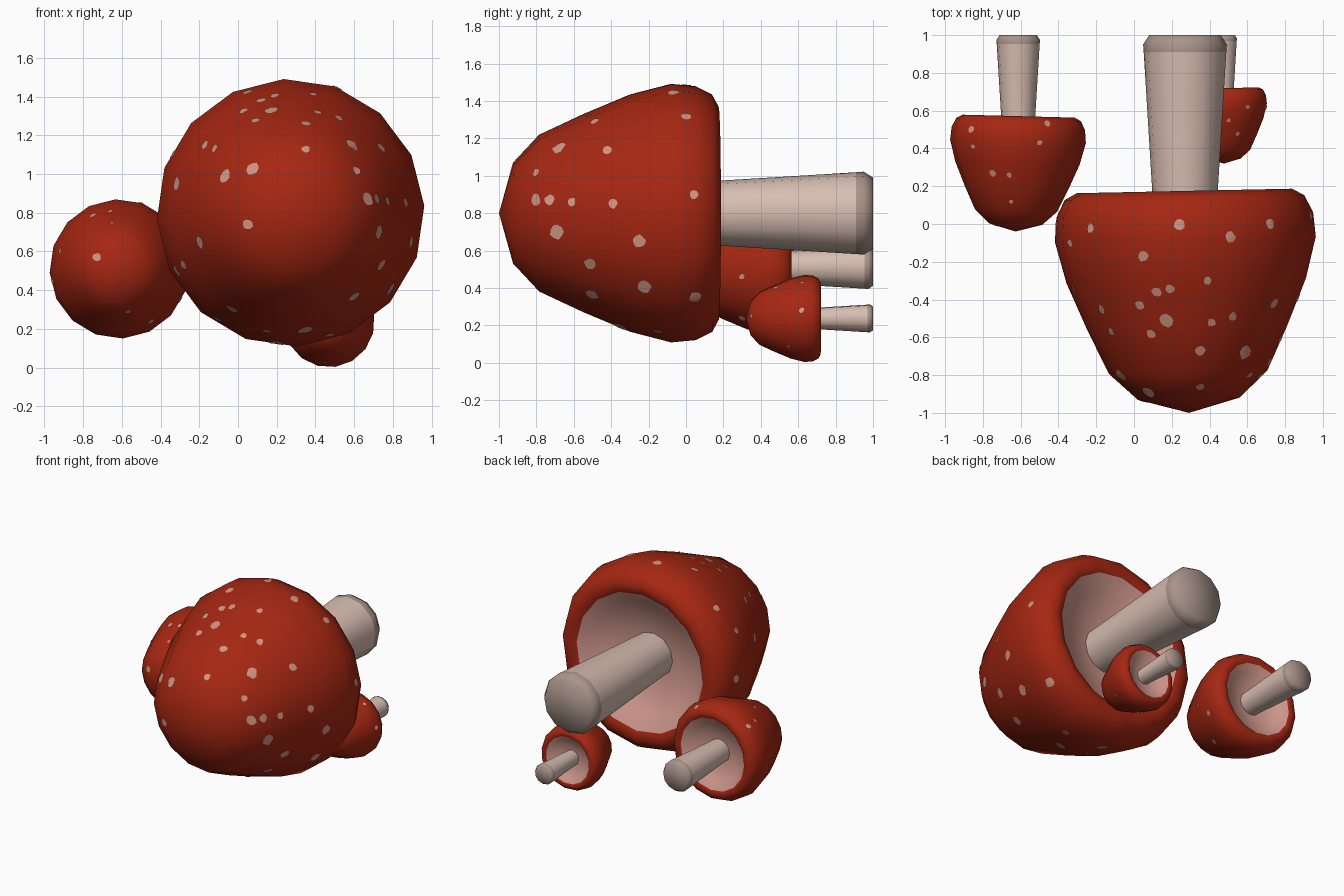
import bpy, bmesh, math, random
from mathutils import Vector, Matrix
from mathutils.bvhtree import BVHTree

if "Cube" in bpy.data.objects:
    bpy.data.objects.remove(bpy.data.objects["Cube"])

random.seed(4)


def material(name, rgb):
    m = bpy.data.materials.new(name)
    m.diffuse_color = (*rgb, 1)
    m.use_nodes = True
    m.node_tree.nodes["Principled BSDF"].inputs["Base Color"].default_value = m.diffuse_color
    return m


RED = material("cap red", (0.38, 0.02, 0.006))
PINK = material("gill pink", (0.66, 0.33, 0.28))
SPOT = material("spot pale", (0.62, 0.30, 0.23))
CREAM = material("stem cream", (0.68, 0.51, 0.44))
DIRT = material("stem end brown", (0.40, 0.30, 0.26))

# (radius, y) profiles of the largest mushroom, revolved about the y axis
CAP = [(0, -1), (.27, -.925), (.42, -.785), (.53, -.55), (.635, -.3), (.692, -.08),
       (.68, .05), (.635, .14), (.57, .175), (.51, .16), (.41, .07), (.17, .01), (0, .0)]
CAP_INNER = 9        # profile index where the pink underside begins
STEM = [(0, -.02), (.163, -.02), (.174, .18), (.219, .91), (.222, .95), (.19, 1), (0, 1)]
STEM_INNER = 3       # profile index where the soiled end begins


def add_object(name, bm, mats):
    me = bpy.data.meshes.new(name)
    bm.to_mesh(me)
    for m in mats:
        me.materials.append(m)
    ob = bpy.data.objects.new(name, me)
    bpy.context.collection.objects.link(ob)
    for p in me.polygons:
        p.use_smooth = True
    me.set_sharp_from_angle(angle=math.radians(65))
    return ob


def lathe(profile, sides, phase, split, matrix):
    bm = bmesh.new()
    rings = []
    for r, y in profile:
        n = sides if r > 0 else 1
        rings.append([bm.verts.new(matrix @ Vector((
            r * math.cos(phase + math.tau * i / sides), y,
            r * math.sin(phase + math.tau * i / sides)))) for i in range(n)])
    for k in range(len(rings) - 1):
        a, b = rings[k], rings[k + 1]
        for i in range(sides):
            j = i + 1
            vs = [a[i % len(a)], a[j % len(a)], b[j % len(b)], b[i % len(b)]]
            f = bm.faces.new(list(dict.fromkeys(vs)))
            f.material_index = int(k >= split)
    bmesh.ops.recalc_face_normals(bm, faces=bm.faces)
    return bm


# View rays for placing spots: origin and direction from two grid coordinates
RAYS = {
    "front": lambda a, b: (Vector((a, -3, b)), Vector((0, 1, 0))),
    "top": lambda a, b: (Vector((a, b, 3)), Vector((0, 0, -1))),
    "bottom": lambda a, b: (Vector((a, b, -3)), Vector((0, 0, 1))),
    "right": lambda a, b: (Vector((3, a, b)), Vector((-1, 0, 0))),
    "left": lambda a, b: (Vector((-3, a, b)), Vector((1, 0, 0))),
}


def add_spots(name, cap_bm, spots, size):
    """Thin irregular patches laid onto the cap surface."""
    tree = BVHTree.FromBMesh(cap_bm)
    bm = bmesh.new()
    for view, points in spots.items():
        for a, b in points:
            hit, normal, _, _ = tree.ray_cast(*RAYS[view](a, b))
            if hit is None:
                continue
            u = normal.orthogonal().normalized()
            v = normal.cross(u)
            rad = size * random.uniform(.65, 1.2)

            def place(p):
                q, n, _, _ = tree.find_nearest(p)
                return bm.verts.new(q + n * .004)
            centre = place(hit)
            rim = []
            for i in range(9):
                t = math.tau * i / 9
                k = rad * random.uniform(.85, 1.15)
                rim.append(place(hit + u * k * math.cos(t) + v * k * math.sin(t)))
            for i in range(9):
                bm.faces.new((centre, rim[i], rim[(i + 1) % 9]))
    add_object(name, bm, [SPOT])
    bm.free()


def mushroom(name, x, z, scale, tilt, phase, spots, size):
    base = Matrix.Translation((x, 1, z)) @ Matrix.Scale(scale, 4) @ Matrix.Translation((0, -1, 0))
    cap = lathe(CAP, 16, math.radians(phase), CAP_INNER,
                base @ Matrix.Rotation(math.radians(tilt), 4, 'Z'))
    add_object(name + "_cap", cap, [RED, PINK])
    add_spots(name + "_spots", cap, spots, size)
    stem = lathe(STEM, 12, math.radians(phase), STEM_INNER, base)
    add_object(name + "_stem", stem, [CREAM, DIRT])
    cap.free()
    stem.free()


# Large mushroom
mushroom("large", .27, .80, 1, 1.2, 3, {
    "top": [(-.23, -.02), (.24, 0), (.72, 0), (.51, -.07), (.05, -.17), (.03, -.43), (.12, -.36),
            (.19, -.34), (.39, -.3), (.74, -.42), (.52, -.49), (.41, -.52), (-.12, -.57),
            (.09, -.58), (.17, -.51), (.35, -.67), (.59, -.68), (.61, -.8), (-.07, -.8),
            (.08, -.89), (.35, -.86)],
    "right": [(-.80, .87), (-.73, .87), (-.61, .86), (-.39, .85), (-.69, .70), (-.51, .53),
              (-.25, .65), (.04, .90), (-.22, .41), (.05, .35)],
    "front": [(.05, .74), (-.28, .53)],
    "left": [(-.1, 1.1), (-.35, .95), (-.6, .65), (0, .8), (-.2, .5), (-.45, 1.15)],
    "bottom": [(.15, -.3), (.35, -.35), (.2, -.1), (.47, -.15), (-.03, -.4), (-.1, -.15), (.6, -.5)],
}, .032)

# Medium mushroom
mushroom("medium", -.613, .51, .52, -1.5, 3, {
    "top": [(-.75, .27), (-.66, .26), (-.46, .53), (-.5, .43), (-.86, .5), (-.85, .41), (-.65, .12)],
    "front": [(-.73, .57), (-.57, .29), (-.45, .24)],
    "right": [(.3, .46), (.42, .35)],
    "left": [(.3, .6), (.42, .45)],
}, .018)

# Small mushroom
mushroom("small", .47, .237, .34, 1, 8, {
    "top": [(.5, .55), (.6, .62), (.42, .48)],
    "right": [(.35, .25), (.48, .40), (.55, .09), (.62, .28)],
    "left": [(.5, .3), (.6, .15)],
    "bottom": [(.45, .55)],
}, .013)
